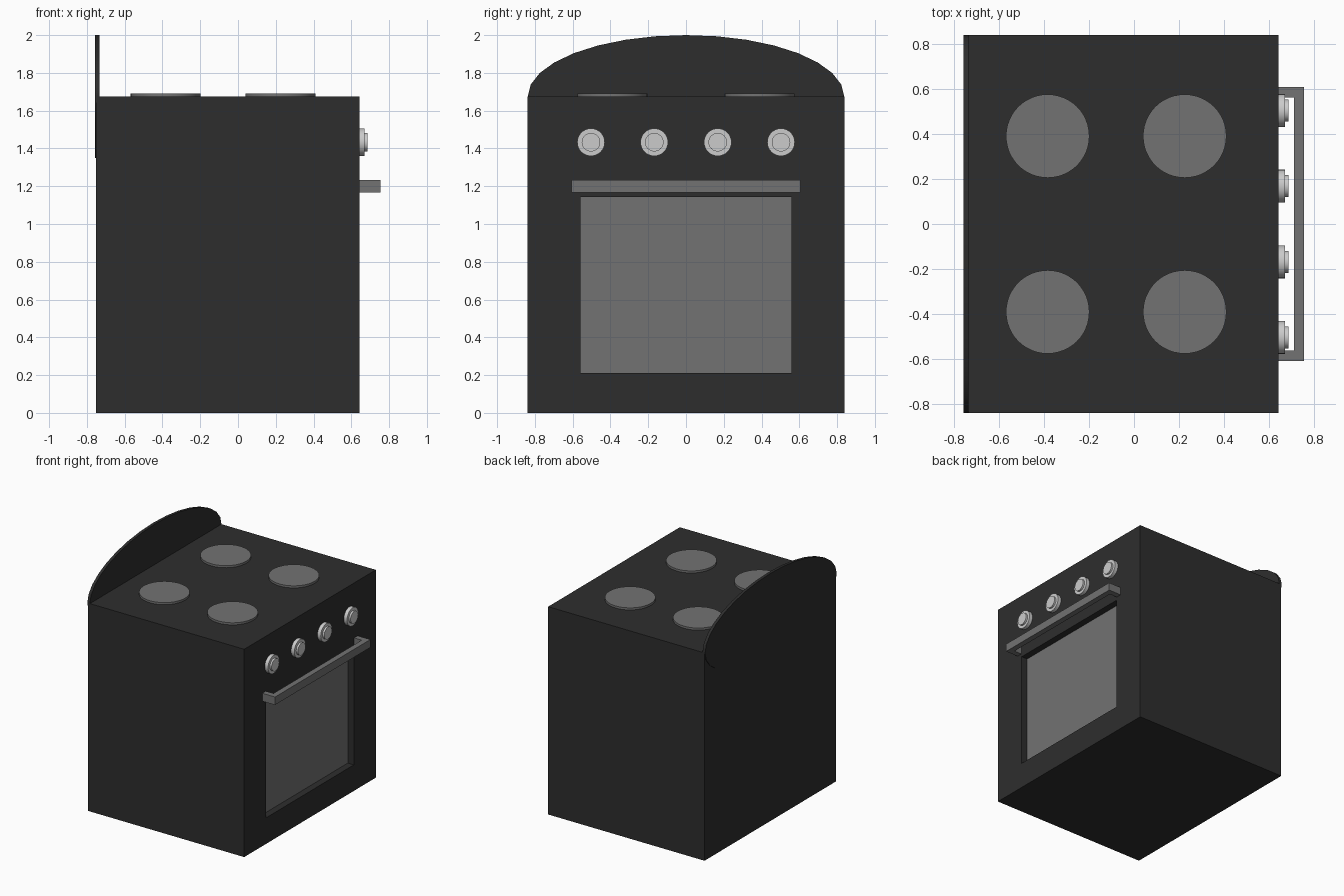
import bpy, bmesh, math
from mathutils import Matrix, Vector

if "Cube" in bpy.data.objects:
    bpy.data.objects.remove(bpy.data.objects["Cube"])


def material(name, v):
    m = bpy.data.materials.new(name)
    m.diffuse_color = (v, v, v, 1)
    m.use_nodes = True
    m.node_tree.nodes["Principled BSDF"].inputs["Base Color"].default_value = m.diffuse_color
    return m


BLACK = material("black_enamel", 0.027)
GREY = material("mid_grey", 0.17)
SILVER = material("light_silver", 0.6)


def finish(name, bm, *mats):
    bmesh.ops.recalc_face_normals(bm, faces=bm.faces[:])
    me = bpy.data.meshes.new(name)
    bm.to_mesh(me)
    bm.free()
    for m in mats:
        me.materials.append(m)
    ob = bpy.data.objects.new(name, me)
    bpy.context.collection.objects.link(ob)
    return ob


def box(lo, hi):
    bm = bmesh.new()
    bmesh.ops.create_cube(bm, size=1)
    lo, hi = Vector(lo), Vector(hi)
    for v in bm.verts:
        v.co = Vector([(lo[i] + hi[i]) / 2 + v.co[i] * (hi[i] - lo[i]) for i in range(3)])
    return bm


def smooth(ob):
    for p in ob.data.polygons:
        p.use_smooth = True
    ob.data.set_sharp_from_angle(angle=math.radians(35))


FRONT = 0.642
TOP = 1.675

# body with a recessed oven window
bm = box((-0.752, -0.838, 0), (FRONT, 0.838, TOP))
win = max(bm.faces, key=lambda f: f.calc_center_median().x)
bmesh.ops.inset_individual(bm, faces=[win], thickness=0.2)
for v in win.verts:
    v.co.y = math.copysign(0.558, v.co.y)
    v.co.z = 1.142 if v.co.z > 0.8 else 0.21
ext = bmesh.ops.extrude_discrete_faces(bm, faces=[win])
glass = ext["faces"][0]
for v in glass.verts:
    v.co.x -= 0.054
glass.material_index = 1
finish("oven_body", bm, BLACK, GREY)

# rounded back panel: a thin elliptical disc
bm = bmesh.new()
bmesh.ops.create_cone(bm, cap_ends=True, segments=32, radius1=1, radius2=1, depth=1)
bm.transform(Matrix.Translation((-0.7455, 0, TOP))
             @ Matrix.Diagonal((0.023, 0.838, 0.325, 1))
             @ Matrix.Rotation(math.pi / 2, 4, 'Y'))
smooth(finish("back_panel", bm, BLACK))

# four hob plates
for x in (-0.383, 0.225):
    for y in (-0.39, 0.39):
        bm = bmesh.new()
        bmesh.ops.create_cone(bm, cap_ends=True, segments=48, radius1=0.185,
                              radius2=0.185, depth=0.03)
        bm.transform(Matrix.Translation((x, y, TOP + 0.002)))
        smooth(finish("hob_plate", bm, GREY))

# four stepped knobs
for y in (-0.503, -0.168, 0.168, 0.503):
    bm = bmesh.new()
    for r, x0, x1 in ((0.073, FRONT - 0.01, 0.671), (0.049, 0.66, 0.686)):
        bmesh.ops.create_cone(
            bm, cap_ends=True, segments=32, radius1=r, radius2=r, depth=x1 - x0,
            matrix=Matrix.Translation(((x0 + x1) / 2, y, 1.433))
            @ Matrix.Rotation(math.pi / 2, 4, 'Y'))
    smooth(finish("control_knob", bm, SILVER))

# U-shaped door handle, extruded from its outline
outline = [(FRONT - 0.005, -0.607), (0.755, -0.607), (0.755, 0.607), (FRONT - 0.005, 0.607),
           (FRONT - 0.005, 0.562), (0.71, 0.562), (0.71, -0.562), (FRONT - 0.005, -0.562)]
bm = bmesh.new()
face = bm.faces.new([bm.verts.new((x, y, 1.168)) for x, y in outline])
up = bmesh.ops.extrude_face_region(bm, geom=[face])
for v in up["geom"]:
    if isinstance(v, bmesh.types.BMVert):
        v.co.z = 1.232
finish("door_handle", bm, GREY)
